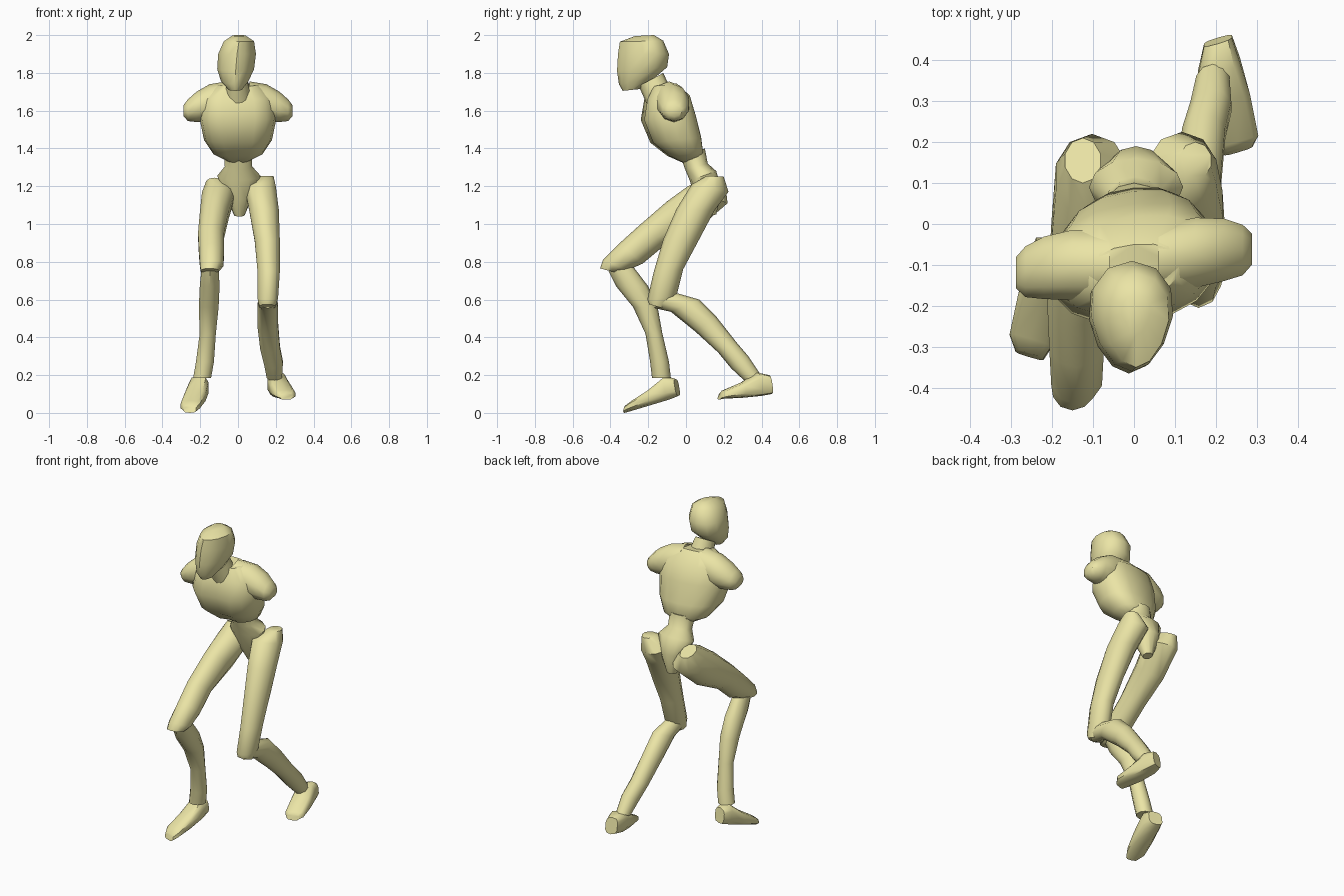
import bpy, bmesh
from math import cos, sin, pi
from mathutils import Vector

mat = bpy.data.materials.new("pale_yellow")
mat.diffuse_color = (0.83, 0.78, 0.38, 1)


def span(x0, x1, y0, z0, y1, z1):
    """Ring from its x range and its front and back points in the side view."""
    c = Vector(((x0 + x1) / 2, (y0 + y1) / 2, (z0 + z1) / 2))
    return c, Vector(((x1 - x0) / 2, 0, 0)), Vector((0, (y1 - y0) / 2, (z1 - z0) / 2))


def loft(name, rings, n=10, power=1.0, taper=0.0, skew=0.0, groove=0.0, about=None):
    bm = bmesh.new()
    loops = []
    for c, u, v in rings:
        loop = []
        for i in range(n):
            a = 2 * pi * i / n - pi / 2
            s, t = cos(a), sin(a)
            s = (1 if s > 0 else -1) * abs(s) ** power if abs(s) > 1e-6 else 0
            t = (1 if t > 0 else -1) * abs(t) ** power if abs(t) > 1e-6 else 0
            p = c + u * s * (1 + taper * t) + v * t
            p.y += skew * (p.x - (c.x if about is None else about))
            if i == 0:
                p.y += groove
            loop.append(bm.verts.new(p))
        loops.append(loop)
    for a, b in zip(loops, loops[1:]):
        for i in range(n):
            j = (i + 1) % n
            bm.faces.new((a[i], a[j], b[j], b[i]))
    bm.faces.new(loops[0])
    bm.faces.new(loops[-1])
    bmesh.ops.recalc_face_normals(bm, faces=bm.faces)
    me = bpy.data.meshes.new(name)
    bm.to_mesh(me)
    bm.free()
    me.materials.append(mat)
    ob = bpy.data.objects.new(name, me)
    bpy.context.collection.objects.link(ob)
    bpy.ops.object.select_all(action='DESELECT')
    ob.select_set(True)
    bpy.context.view_layer.objects.active = ob
    bpy.ops.object.shade_smooth_by_angle(angle=0.8)
    return ob


def part(name, rows, **kw):
    return loft(name, [span(*r) for r in rows], **kw)


# Head and neck
part("head", [
    (-.05, .02, -.335, 1.705, -.24, 1.715),
    (-.09, .055, -.355, 1.74, -.17, 1.77),
    (-.11, .085, -.365, 1.81, -.10, 1.83),
    (-.105, .095, -.36, 1.90, -.09, 1.90),
    (-.075, .085, -.35, 1.965, -.12, 1.97),
    (-.03, .04, -.27, 1.995, -.17, 2.0)], n=12, taper=.2)
part("neck", [
    (-.075, .075, -.21, 1.64, -.08, 1.71),
    (-.06, .05, -.25, 1.73, -.12, 1.80)])

# Chest, turned slightly, with a shallow centre groove
part("chest", [
    (-.06, .06, -.02, 1.325, .07, 1.35),
    (-.13, .13, -.10, 1.36, .09, 1.38),
    (-.18, .18, -.19, 1.43, .08, 1.46),
    (-.205, .205, -.24, 1.55, .05, 1.58),
    (-.19, .19, -.22, 1.66, .02, 1.68),
    (-.11, .11, -.18, 1.73, -.05, 1.745)],
    n=16, power=.85, skew=.1, groove=.02)

# Shoulder stubs: x, y centre, y radius, bottom z, top z
SHOULDER = [(.06, -.095, .09, 1.54, 1.755), (.15, -.085, .09, 1.54, 1.74),
            (.22, -.085, .08, 1.54, 1.70), (.265, -.09, .065, 1.545, 1.66),
            (.288, -.09, .04, 1.57, 1.63)]
for side, label in ((1, "left"), (-1, "right")):
    loft("shoulder_" + label,
         [(Vector((side * x, y, (a + b) / 2)), Vector((0, r, 0)), Vector((0, 0, (b - a) / 2)))
          for x, y, r, a, b in SHOULDER], skew=.1, about=0)

# Waist and pelvis
part("pelvis", [
    (-.075, .075, -.03, 1.36, .10, 1.40),
    (-.07, .075, -.005, 1.29, .115, 1.32),
    (-.11, .12, .02, 1.23, .16, 1.28),
    (-.07, .08, .05, 1.13, .19, 1.18),
    (-.02, .035, .10, 1.04, .16, 1.05)], n=12)

# Rear leg
part("rear_thigh", [
    (.11, .19, .11, 1.255, .20, 1.25),
    (.03, .205, .03, 1.21, .225, 1.17),
    (.055, .22, -.05, 1.08, .15, 1.07),
    (.085, .225, -.12, .92, .06, .90),
    (.10, .225, -.17, .75, -.015, .76),
    (.10, .215, -.205, .60, -.05, .62),
    (.11, .20, -.195, .575, -.11, .55)])
part("rear_shin", [
    (.11, .205, -.17, .555, -.07, .64),
    (.10, .215, -.08, .535, .07, .60),
    (.10, .215, .05, .43, .16, .51),
    (.115, .225, .17, .32, .27, .37),
    (.135, .24, .24, .235, .33, .30),
    (.15, .235, .31, .17, .39, .21)])
part("rear_foot", [
    (.17, .24, .455, .10, .44, .20),
    (.155, .26, .40, .09, .37, .215),
    (.17, .285, .30, .08, .30, .165),
    (.20, .305, .20, .075, .20, .12),
    (.22, .29, .175, .07, .185, .105)], power=.65, skew=.3)

# Forward leg
part("forward_thigh", [
    (-.17, -.08, .10, 1.245, .21, 1.20),
    (-.195, -.01, .01, 1.20, .22, 1.11),
    (-.205, -.045, -.10, 1.12, .07, .98),
    (-.215, -.07, -.25, .99, -.11, .89),
    (-.21, -.07, -.35, .90, -.23, .79),
    (-.205, -.075, -.44, .81, -.31, .755),
    (-.20, -.10, -.455, .765, -.36, .74)])
part("forward_shin", [
    (-.195, -.10, -.41, .75, -.28, .775),
    (-.205, -.095, -.37, .67, -.20, .67),
    (-.21, -.10, -.28, .56, -.15, .56),
    (-.205, -.115, -.215, .42, -.125, .42),
    (-.225, -.125, -.19, .27, -.09, .27),
    (-.24, -.14, -.18, .185, -.08, .185)])
part("forward_foot", [
    (-.24, -.16, -.04, .09, -.055, .18),
    (-.26, -.155, -.09, .07, -.11, .195),
    (-.285, -.17, -.19, .04, -.19, .125),
    (-.305, -.20, -.29, .01, -.28, .065),
    (-.29, -.22, -.325, 0, -.315, .04)], power=.65, skew=-.3)
